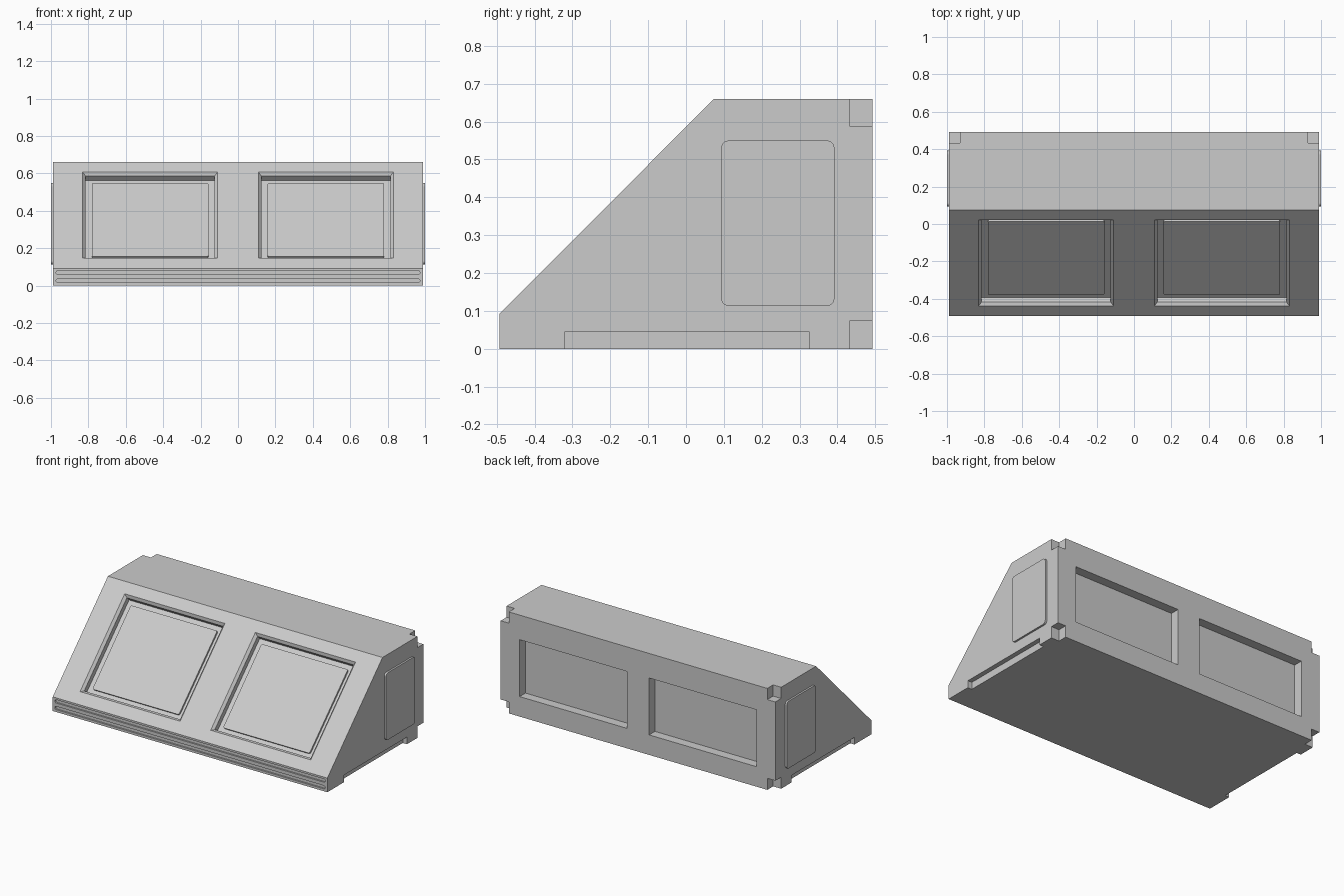
import bpy, bmesh
from math import cos, sin, pi, radians
from mathutils import Matrix, Vector

if "Cube" in bpy.data.objects:
    bpy.data.objects.remove(bpy.data.objects["Cube"])

W = 0.988      # body half width
D = 0.493      # body half depth
H = 0.66       # body height


def rounded_rect(w, h, r, seg=5):
    """Outline of a w x h rectangle with corner radius r."""
    if r <= 0:
        return [(-w/2, -h/2), (w/2, -h/2), (w/2, h/2), (-w/2, h/2)]
    pts = []
    for i, (sx, sy) in enumerate([(1, 1), (-1, 1), (-1, -1), (1, -1)]):
        for k in range(seg + 1):
            a = (i + k / seg) * pi / 2
            pts.append((sx*(w/2 - r) + r*cos(a), sy*(h/2 - r) + r*sin(a)))
    return pts


def loft(bm, layers, mat):
    """Closed solid through (outline, height) layers, placed by mat."""
    rings = [[bm.verts.new(mat @ Vector((x, y, z))) for x, y in pts] for pts, z in layers]
    n = len(rings[0])
    bm.faces.new(rings[0][::-1])
    bm.faces.new(rings[-1])
    for a, b in zip(rings, rings[1:]):
        for i in range(n):
            j = (i + 1) % n
            bm.faces.new((a[i], a[j], b[j], b[i]))


def box(bm, x, y, z):
    pts = [(x[0], y[0]), (x[1], y[0]), (x[1], y[1]), (x[0], y[1])]
    loft(bm, [(pts, z[0]), (pts, z[1])], Matrix())


def finish(bm, name):
    bmesh.ops.recalc_face_normals(bm, faces=bm.faces[:])
    mesh = bpy.data.meshes.new(name)
    bm.to_mesh(mesh)
    bm.free()
    obj = bpy.data.objects.new(name, mesh)
    bpy.context.collection.objects.link(obj)
    return obj


def slope_frame(side):
    """Local axes lying on the sloped front, centred on a screen."""
    return Matrix.Translation((side*0.47, -0.208, 0.377)) @ Matrix.Rotation(radians(45), 4, 'X')


# Wedge-shaped body
bm = bmesh.new()
profile = [(-D, 0), (D, 0), (D, H), (0.074, H), (-D, 0.092)]
along_x = Matrix(((0, 0, 1, 0), (1, 0, 0, 0), (0, 1, 0, 0), (0, 0, 0, 1)))
loft(bm, [(profile, -W), (profile, W)], along_x)
body = finish(bm, "console_body")

# Cutters
bm = bmesh.new()
for side in (-1, 1):
    # chamfered screen recess
    loft(bm, [(rounded_rect(0.69, 0.62, 0), -0.047),
              (rounded_rect(0.69, 0.62, 0), -0.015),
              (rounded_rect(0.74, 0.67, 0), 0.01)], slope_frame(side))
    # back recess
    box(bm, sorted((side*0.08, side*0.852)), (D - 0.06, D + 0.05), (0.13, 0.50))
    # rear corner notches
    xs = sorted((side*0.93, side*1.1))
    box(bm, xs, (0.433, 0.6), (0.587, 0.8))
    box(bm, xs, (0.433, 0.6), (-0.1, 0.075))
    # lower side notch
    box(bm, sorted((side*(W - 0.03), side*1.1)), (-0.32, 0.325), (-0.1, 0.046))
# two grooves along the front lip
for z in (0.026, 0.069):
    slot = rounded_rect(1.945, 0.021, 0.01)
    loft(bm, [(slot, -0.01), (slot, 0.03)],
         Matrix.Translation((0, -D, z)) @ Matrix.Rotation(radians(90), 4, 'X'))
cutter = finish(bm, "recess_cutter")
cutter.hide_render = True

mod = body.modifiers.new("recesses", 'BOOLEAN')
mod.operation = 'DIFFERENCE'
mod.solver = 'EXACT'
mod.object = cutter
bpy.context.view_layer.objects.active = body
bpy.ops.object.modifier_apply(modifier=mod.name)
bpy.data.objects.remove(cutter)

for side, label in ((-1, "left"), (1, "right")):
    # Raised screen inside the recess
    bm = bmesh.new()
    outline = rounded_rect(0.622, 0.558, 0.01)
    loft(bm, [(outline, -0.05), (outline, -0.035)], slope_frame(side))
    finish(bm, label + "_screen")

    # Thin rounded panel on the side wall
    bm = bmesh.new()
    outline = [(y + 0.2425, z + 0.3315) for y, z in rounded_rect(0.299, 0.437, 0.02)]
    loft(bm, [(outline, side*(W - 0.005)), (outline, side*1.0)], along_x)
    finish(bm, label + "_side_panel")
